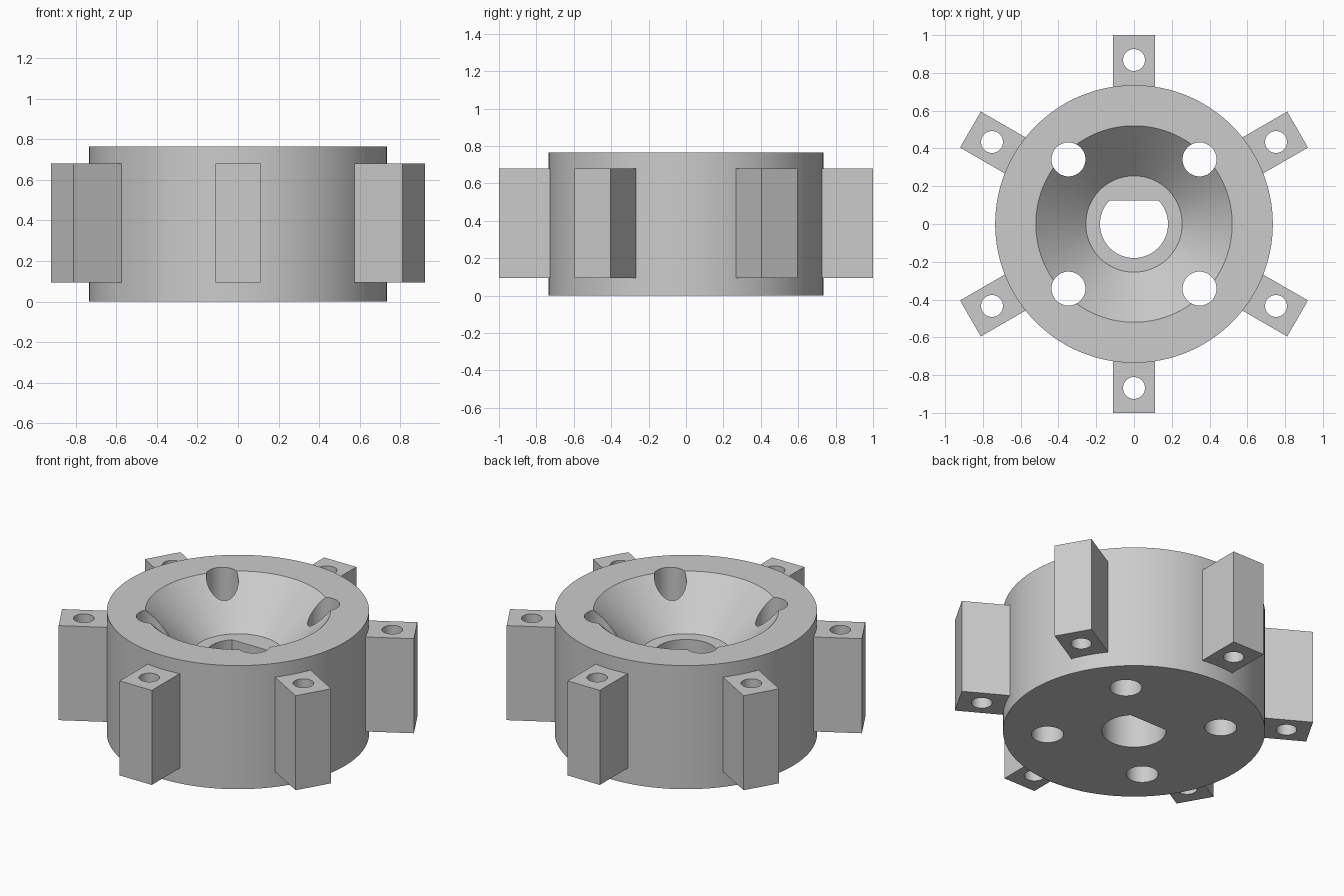
import bpy
import bmesh
from math import sin, cos, pi, radians, asin
from mathutils import Matrix

cube = bpy.data.objects.get("Cube")
if cube:
    bpy.data.objects.remove(cube, do_unlink=True)

grey = bpy.data.materials.new("plain grey")
grey.use_nodes = True
GREY = (0.6, 0.6, 0.6, 1)
grey.diffuse_color = GREY
grey.node_tree.nodes["Principled BSDF"].inputs["Base Color"].default_value = GREY

HUB_R, HUB_H = 0.735, 0.765
BOWL_TOP, BOWL_LOW, FLOOR_Z = 0.52, 0.255, 0.5


def make_object(name, bm):
    bmesh.ops.recalc_face_normals(bm, faces=bm.faces[:])
    mesh = bpy.data.meshes.new(name)
    bm.to_mesh(mesh)
    bm.free()
    mesh.materials.append(grey)
    obj = bpy.data.objects.new(name, mesh)
    bpy.context.collection.objects.link(obj)
    return obj


def loft(name, rings):
    """Join rings of points with quads and cap both ends."""
    bm = bmesh.new()
    loops = [[bm.verts.new(p) for p in ring] for ring in rings]
    for low, high in zip(loops, loops[1:]):
        for i in range(len(low)):
            j = (i + 1) % len(low)
            bm.faces.new((low[i], low[j], high[j], high[i]))
    bm.faces.new(loops[0])
    bm.faces.new(loops[-1])
    return make_object(name, bm)


def circle(r, z, n, x=0, y=0):
    return [(x + r * cos(2 * pi * i / n), y + r * sin(2 * pi * i / n), z) for i in range(n)]


def cylinder(name, r, z0, z1, n, x=0, y=0):
    return loft(name, [circle(r, z0, n, x, y), circle(r, z1, n, x, y)])


def cut(obj, cutter):
    """Subtract the cutter, bake the result and drop the cutter."""
    mod = obj.modifiers.new("cut", "BOOLEAN")
    mod.operation = "DIFFERENCE"
    mod.solver = "EXACT"
    mod.object = cutter
    cutter.hide_render = True
    bpy.ops.object.select_all(action="DESELECT")
    bpy.context.view_layer.objects.active = obj
    obj.select_set(True)
    bpy.ops.object.modifier_apply(modifier=mod.name)
    bpy.data.objects.remove(cutter, do_unlink=True)


def smooth(obj):
    bpy.ops.object.select_all(action="DESELECT")
    bpy.context.view_layer.objects.active = obj
    obj.select_set(True)
    bpy.ops.object.shade_smooth_by_angle(angle=radians(30))


# Hub drum with a conical bowl sunk into its top
hub = cylinder("hub", HUB_R, 0, HUB_H, 128)
lift = 0.05
slope = (BOWL_TOP - BOWL_LOW) / (HUB_H - FLOOR_Z)
cut(hub, loft("bowl_cutter", [circle(BOWL_LOW, FLOOR_Z, 128),
                              circle(BOWL_TOP + lift * slope, HUB_H + lift, 128)]))

# D-shaped shaft bore, flat towards the back
bore_r, flat_y, steps = 0.18, 0.125, 56
start = pi - asin(flat_y / bore_r)
sweep = pi + 2 * asin(flat_y / bore_r)
outline = [(bore_r * cos(start + sweep * i / steps),
            bore_r * sin(start + sweep * i / steps)) for i in range(steps + 1)]
cut(hub, loft("bore_cutter", [[(x, y, z) for x, y in outline] for z in (-0.1, 0.6)]))

# Four bolt holes through the hub
for sx in (-1, 1):
    for sy in (-1, 1):
        cut(hub, cylinder("bolt_cutter", 0.09, -0.1, 1, 48, sx * 0.347, sy * 0.342))
smooth(hub)

# Six drilled lugs around the rim
lug_z0, lug_z1 = 0.095, 0.68
corners = [(0.7, -0.11), (1, -0.11), (1, 0.11), (0.7, 0.11)]
for k in range(6):
    lug = loft(f"lug_{k + 1}", [[(x, y, z) for x, y in corners] for z in (lug_z0, lug_z1)])
    cut(lug, cylinder("pin_cutter", 0.058, -0.1, 1, 40, 0.868))
    lug.data.transform(Matrix.Rotation(radians(30 + 60 * k), 4, "Z"))
    smooth(lug)
